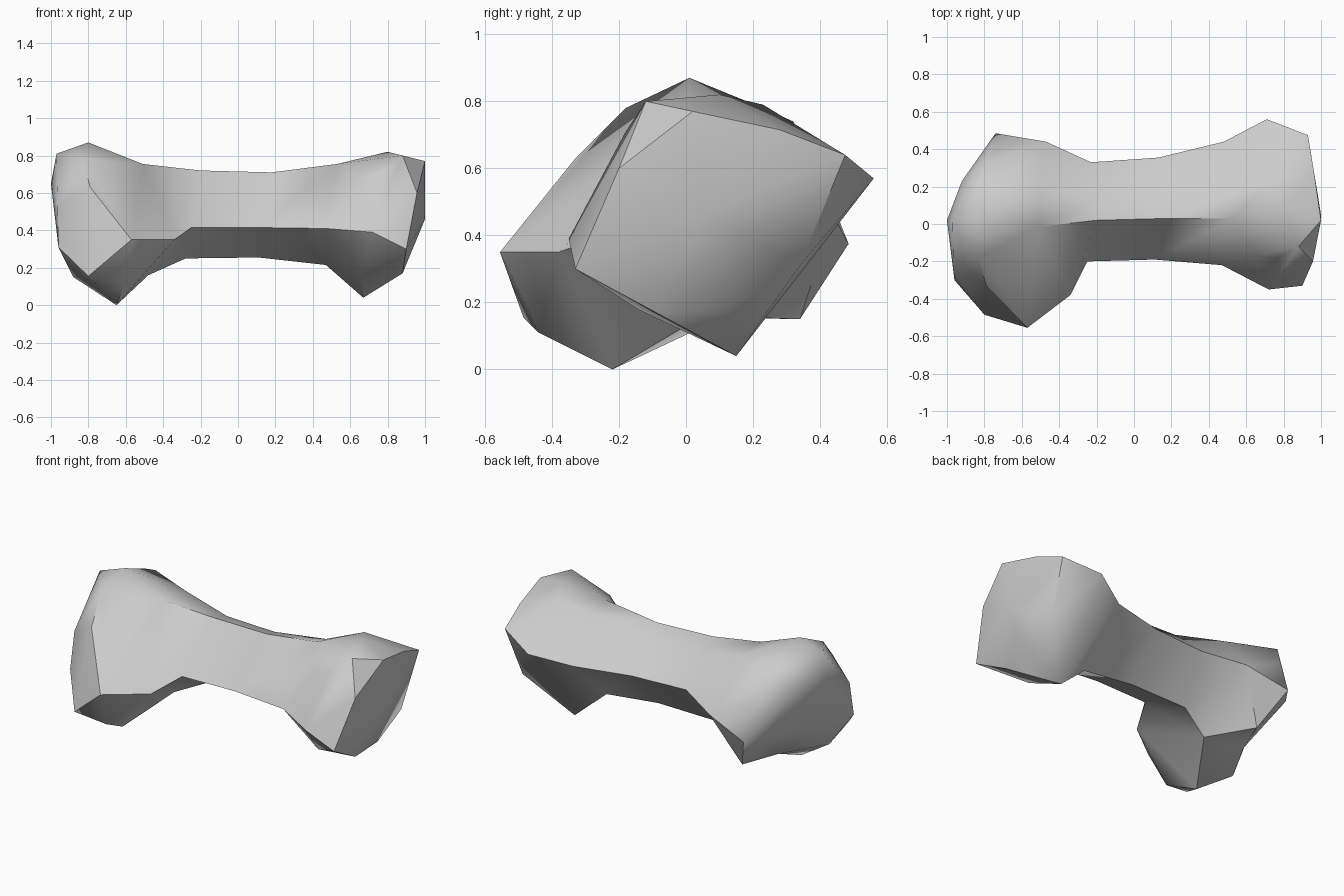
import bpy
import bmesh
import math
from mathutils import Vector

cube = bpy.data.objects.get("Cube")
if cube:
    bpy.data.objects.remove(cube, do_unlink=True)

# Shaft cross-sections: top, upper back, back, bottom and front corners
shaft_rings = [
    [(-.51, -.015, .755), (-.50, .19, .74), (-.47, .44, .46), (-.48, .05, .16), (-.34, -.38, .35)],
    [(-.20, .02, .72), (-.18, .15, .68), (-.23, .33, .51), (-.28, .12, .25), (-.25, -.20, .415)],
    [(.18, .03, .71), (.15, .15, .67), (.13, .355, .51), (.11, .12, .255), (.11, -.19, .415)],
    [(.53, .03, .755), (.50, .16, .715), (.48, .44, .51), (.47, .12, .215), (.47, -.22, .41)],
]

# Corner points of the two knobbly ends
right_knob = [
    (-.80, .01, .87), (-.97, .01, .81), (-1, .02, .65), (-.83, -.18, .78),
    (-.79, -.33, .63), (-.57, -.555, .35), (-.80, -.485, .155), (-.96, -.30, .31),
    (-.965, -.25, .53), (-.65, -.22, 0), (-.61, -.44, .11), (-.88, -.17, .15),
    (-.63, .34, .15), (-.82, .37, .38), (-.74, .485, .375), (-.75, .40, .59),
    (-.92, .23, .64), (-.82, .23, .78), (-.80, .32, .74),
]
left_knob = [
    (.80, .10, .82), (.88, -.12, .80), (1, .02, .77), (.93, .475, .64),
    (.71, .56, .57), (.72, -.35, .39), (.90, -.33, .30), (.67, .15, .04),
    (.88, -.09, .17), (.88, .13, .18), (1, .05, .46), (.957, -.20, .60),
    (.66, -.145, .18), (.77, -.18, .71), (.65, -.17, .68), (.72, .23, .79),
    (.962, .28, .715), (.90, .34, .31),
]

bm = bmesh.new()


def add_points(points):
    return [bm.verts.new(Vector(p)) for p in points]


def add_knob(ring, points):
    """Wrap a knob around its points and leave it open at the shaft ring."""
    bmesh.ops.convex_hull(bm, input=ring + add_points(points))
    caps = [f for f in bm.faces if all(v in ring for v in f.verts)]
    bmesh.ops.delete(bm, geom=caps, context='FACES_ONLY')


def add_dent(point, radius):
    """Replace the faces around a point by a fan that sinks to it."""
    target = Vector(point)
    near = [f for f in bm.faces if (f.calc_center_median() - target).length < radius]
    rim = [e.verts[:] for e in {e for f in near for e in f.edges}
           if sum(f in near for f in e.link_faces) == 1]
    bmesh.ops.delete(bm, geom=near, context='FACES')
    centre = bm.verts.new(target)
    for a, b in rim:
        bm.faces.new((a, b, centre))


rings = [add_points(r) for r in shaft_rings]
add_knob(rings[0], right_knob)
add_knob(rings[-1], left_knob)
add_dent((-.725, .11, .155), .2)
add_dent((-.86, -.03, .30), .2)

# Five-sided shaft between the knobs
for a, b in zip(rings, rings[1:]):
    for i in range(len(a)):
        j = (i + 1) % len(a)
        bm.faces.new((a[i], a[j], b[j], b[i]))

loose = [v for v in bm.verts if not v.link_faces]
bmesh.ops.delete(bm, geom=loose, context='VERTS')
bmesh.ops.recalc_face_normals(bm, faces=bm.faces[:])

mesh = bpy.data.meshes.new("bone")
bm.to_mesh(mesh)
bm.free()
bone = bpy.data.objects.new("bone", mesh)
bpy.context.collection.objects.link(bone)

# Plain pale grey
grey = bpy.data.materials.new("pale_grey")
grey.use_nodes = True
colour = (.6, .6, .6, 1)
grey.diffuse_color = colour
grey.node_tree.nodes["Principled BSDF"].inputs["Base Color"].default_value = colour
mesh.materials.append(grey)

# Soft facets with sharp ridges
bpy.ops.object.select_all(action='DESELECT')
bone.select_set(True)
bpy.context.view_layer.objects.active = bone
bpy.ops.object.shade_smooth_by_angle(angle=math.radians(38))
